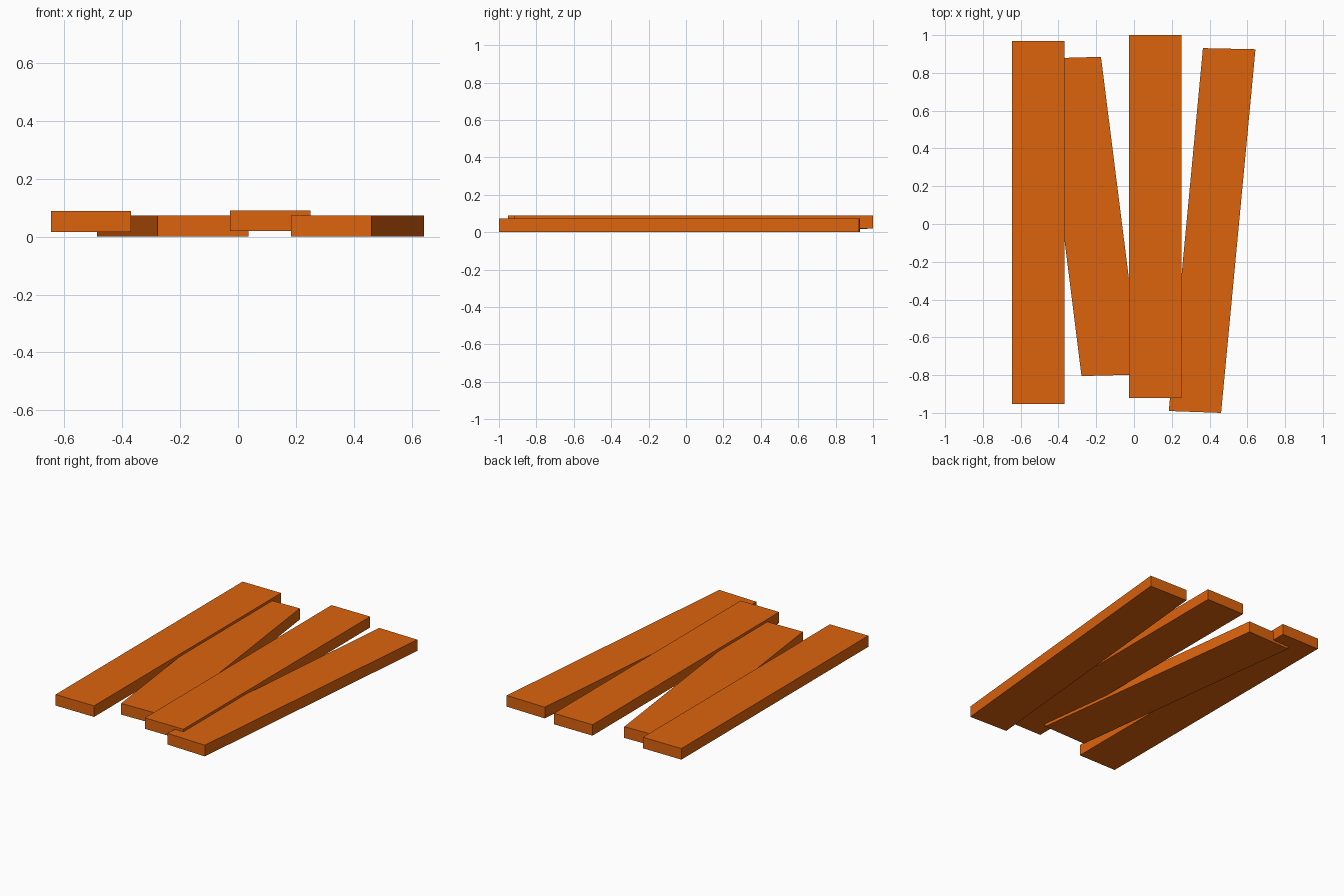
import bpy
import bmesh

if "Cube" in bpy.data.objects:
    bpy.data.objects.remove(bpy.data.objects["Cube"])

# Shared orange material
orange = bpy.data.materials.new("orange_wood")
orange.diffuse_color = (0.72, 0.125, 0.004, 1)
orange.use_nodes = True
orange.node_tree.nodes["Principled BSDF"].inputs["Base Color"].default_value = orange.diffuse_color


def plank(name, corners, bottom, top):
    """Board from a four-corner outline (counter-clockwise) extruded upward."""
    bm = bmesh.new()
    base = bm.faces.new([bm.verts.new((x, y, bottom)) for x, y in corners])
    up = bmesh.ops.extrude_face_region(bm, geom=[base], use_keep_orig=True)
    verts = [v for v in up["geom"] if isinstance(v, bmesh.types.BMVert)]
    bmesh.ops.translate(bm, verts=verts, vec=(0, 0, top - bottom))
    bmesh.ops.recalc_face_normals(bm, faces=bm.faces)
    mesh = bpy.data.meshes.new(name)
    bm.to_mesh(mesh)
    bm.free()
    mesh.materials.append(orange)
    bpy.context.collection.objects.link(bpy.data.objects.new(name, mesh))


def rect(x0, x1, y0, y1):
    return [(x0, y0), (x1, y0), (x1, y1), (x0, y1)]


# Raised straight planks
plank("left_straight_plank", rect(-0.646, -0.369, -0.953, 0.970), 0.017, 0.089)
plank("middle_straight_plank", rect(-0.027, 0.251, -0.920, 1.0), 0.019, 0.090)

# Lower slanted planks
plank("inner_slanted_plank",
      [(-0.278, -0.805), (0.037, -0.797), (-0.175, 0.885), (-0.488, 0.876)], 0.0, 0.073)
plank("right_slanted_plank",
      [(0.184, -0.990), (0.461, -1.0), (0.643, 0.925), (0.365, 0.931)], 0.0, 0.073)
